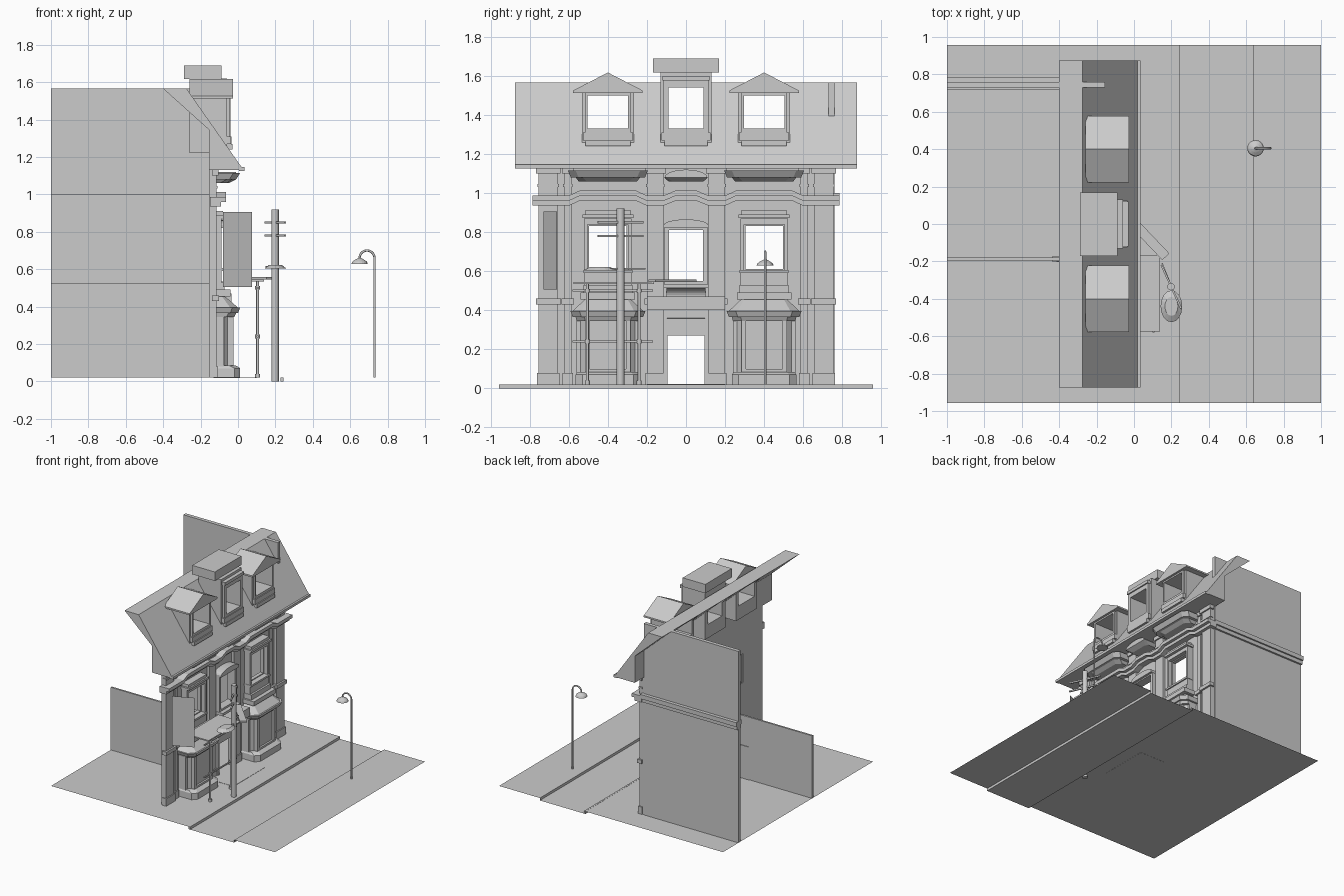
import bpy, bmesh, math
from mathutils import Vector

if "Cube" in bpy.data.objects:
    bpy.data.objects.remove(bpy.data.objects["Cube"])


def make(name, verts, faces):
    me = bpy.data.meshes.new(name)
    me.from_pydata(verts, [], faces)
    bm = bmesh.new()
    bm.from_mesh(me)
    bmesh.ops.recalc_face_normals(bm, faces=bm.faces)
    bm.to_mesh(me)
    bm.free()
    ob = bpy.data.objects.new(name, me)
    bpy.context.collection.objects.link(ob)
    return ob


def loft(name, a, b):
    n = len(a)
    side = [(i, (i + 1) % n, n + (i + 1) % n, n + i) for i in range(n)]
    return make(name, a + b, side + [tuple(range(n)), tuple(range(n, 2 * n))])


def along_y(name, prof, y0, y1):      # profile in x, z
    return loft(name, [(x, y0, z) for x, z in prof], [(x, y1, z) for x, z in prof])


def along_x(name, prof, x0, x1):      # profile in y, z
    return loft(name, [(x0, y, z) for y, z in prof], [(x1, y, z) for y, z in prof])


def box(name, x0, x1, y0, y1, z0, z1):
    return along_y(name, [(x0, z0), (x1, z0), (x1, z1), (x0, z1)], y0, y1)


def frame(name, x0, x1, c, w, z0, z1, ow, oz0, oz1):
    """Rectangular surround of half width w about y=c, opening of half width ow."""
    for s in (-1, 1):
        a, b = sorted((c + s * ow, c + s * w))
        box(name + "_jamb", x0, x1, a, b, z0, z1)
    box(name + "_head", x0, x1, c - ow, c + ow, oz1, z1)
    if oz0 > z0:
        box(name + "_base", x0, x1, c - ow, c + ow, z0, oz0)


def cut(target, cutter):
    cutter.hide_render = True
    cutter.display_type = 'WIRE'
    m = target.modifiers.new("opening", 'BOOLEAN')
    m.operation, m.solver, m.object = 'DIFFERENCE', 'EXACT', cutter


def bay(c, w, wf, x):                 # bay plan: wall half width, front half width
    return [(-0.145, c - w), (x - (w - wf) * 0.9, c - w), (x, c - wf),
            (x, c + wf), (x - (w - wf) * 0.9, c + w), (-0.145, c + w)]


def tray(name, c, lo, z0, hi, z1):
    loft(name, [(x, y, z0) for x, y in bay(c, *lo)], [(x, y, z1) for x, y in bay(c, *hi)])


def tube(name, pts, r, sides=8):
    cu = bpy.data.curves.new(name, 'CURVE')
    cu.dimensions, cu.bevel_depth = '3D', r
    cu.bevel_resolution, cu.use_fill_caps = sides // 4, True
    sp = cu.splines.new('POLY')
    sp.points.add(len(pts) - 1)
    for p, q in zip(sp.points, pts):
        p.co = (*q, 1)
    ob = bpy.data.objects.new(name, cu)
    bpy.context.collection.objects.link(ob)


# Street: pavement, sunken road, far pavement
prof = [(-1, .02), (.235, .02), (.24, 0), (.635, 0), (.635, .02), (1, .02)]
make("street", [(x, y, z) for y in (-.957, .957) for x, z in prof],
     [(i, i + 1, i + 7, i + 6) for i in range(5)])
box("kerb", .228, .242, -.957, .957, 0, .021)
box("doorstep", -.13, .10, -.2, .2, .019, .022)

# Facade wall with openings
wall = box("facade", -.155, -.138, -.755, .755, .02, 1.13)
for y, w, z0, z1 in [(-.4, .103, .605, .84), (.4, .103, .605, .84),
                     (0, .088, .55, .81), (0, .095, 0, .27)]:
    cut(wall, box("cutter_wall", -.3, .1, y - w, y + w, z0, z1))

# Side walls and the yard door
box("party_wall", -1, -.155, .73, .76, .02, 1.565)
box("party_band_low", -1, -.14, .725, .775, .935, .965)
box("party_band_top", -1, -.14, .72, .787, .965, 1.0)
box("yard_wall", -1, -.155, -.195, -.18, .02, .525)
box("yard_door", -.438, -.285, -.2, -.175, .02, .285)
for x in (-.395, -.33):
    for z0, z1 in ((.04, .11), (.13, .19), (.21, .26)):
        box("door_panel", x - .02, x + .02, -.204, -.2, z0, z1)

# Pilasters with plinths, belts and capitals
for s in (-1, 1):
    for c, w, x in ((.705, .05, -.115), (.605, .018, -.128), (.157, .042, -.115)):
        c *= s
        box("pilaster", -.14, x, c - w, c + w, .02, 1.13)
        for z0, z1, g in ((.02, .08, .008), (.43, .46, .014), (1.03, 1.045, .006), (1.1, 1.13, .012)):
            box("pilaster_band", -.14, x + g, c - w - g, c + w + g, z0, z1)

# Entablature that lifts over each window
half = [(.055, .99), (.115, .965), (.2, .965), (.255, .99), (.545, .99), (.6, .965), (.785, .965)]
line = [(-y, z) for y, z in reversed(half)] + half
for name, lo, hi, x in (("entablature_low", -.03, -.005, -.09), ("entablature_top", -.005, .022, -.065)):
    along_x(name, [(y, z + hi) for y, z in line] + [(y, z + lo) for y, z in reversed(line)], -.15, x)

for c in (-.4, .4):
    # Ground floor bays
    tray("bay_base", c, (.165, .13, .012), .02, (.165, .13, .012), .07)
    tray("bay_base_cap", c, (.165, .13, .012), .07, (.155, .115, -.012), .085)
    tray("bay_body", c, (.145, .1, -.04), .08, (.145, .1, -.04), .36)
    for s in (-1, 1):
        box("bay_mullion", -.055, -.025, c + s * .105 - .012, c + s * .105 + .012, .08, .36)
        box("bay_jamb", -.14, -.075, c + s * .15 - .01, c + s * .15 + .01, .08, .36)
    box("bay_sill", -.05, -.025, c - .1, c + .1, .085, .1)
    tray("bay_frieze", c, (.16, .115, -.02), .345, (.165, .12, -.01), .365)
    tray("bay_eave", c, (.18, .135, 0), .365, (.192, .145, .012), .395)
    tray("bay_roof", c, (.182, .135, 0), .395, (.115, .1, -.075), .458)
    # First floor windows
    frame("window", -.15, -.088, c, .122, .53, .87, .103, .605, .84)
    frame("sash", -.15, -.12, c, .106, .6, .845, .096, .612, .832)
    box("window_sill", -.15, -.072, c - .125, c + .125, .49, .53)
    box("window_sill_foot", -.15, -.04, c - .14, c + .14, .455, .49)
    box("window_ledge", -.15, -.078, c - .125, c + .125, .59, .605)
    box("window_hood", -.15, -.068, c - .13, c + .13, .872, .89)
    box("window_hood_cap", -.15, -.08, c - .115, c + .115, .89, .912)
    # Bracket trays under the eaves
    tray("eave_tray", c, (.15, .11, -.06), 1.06, (.165, .13, -.03), 1.08)
    tray("eave_tray_top", c, (.19, .15, -.01), 1.08, (.205, .165, .012), 1.115)
    # Gabled dormers
    frame("dormer", -.26, -.06, c, .133, 1.22, 1.515, .103, 1.33, 1.5)
    frame("dormer_trim", -.07, -.045, c, .118, 1.28, 1.515, .103, 1.33, 1.5)
    box("dormer_sill", -.1, -.038, c - .128, c + .128, 1.27, 1.31)
    box("dormer_foot", -.1, -.03, c - .115, c + .115, 1.24, 1.27)
    along_x("dormer_roof", [(c - .178, 1.512), (c + .178, 1.512), (c + .178, 1.525),
                            (c, 1.617), (c - .178, 1.525)], -.258, -.027)

# Centre bay: doorway, canopy, cove and window
frame("doorway", -.15, -.1, 0, .115, .02, .4, .095, .02, .27)
arc = [(math.cos(t * math.pi / 16), math.sin(t * math.pi / 16)) for t in range(9)]
along_y("fanlight_cove", [(-.15, .36), (-.15, .285)] + [(-.14 + .05 * (1 - c), .285 + .075 * s) for c, s in arc], -.097, .097)
box("portico", -.15, -.035, -.2, .2, .40, .47)
along_y("balcony_cove", [(-.15, .515), (-.15, .47)] + [(-.12 + .06 * (1 - c), .47 + .045 * s) for c, s in arc], -.1, .1)
box("balcony_sill", -.15, -.055, -.115, .115, .515, .535)
frame("centre_window", -.15, -.088, 0, .112, .53, .84, .088, .55, .81)
along_x("centre_hood", [(-.115, .82)] + [(-.115 * math.cos(t * math.pi / 10), .835 + .03 * math.sin(t * math.pi / 10)) for t in range(11)] + [(.115, .82)], -.15, -.07)
tray("centre_tray", 0, (.09, .07, -.05), 1.06, (.112, .1, -.01), 1.08)
along_x("centre_arch", [(-.11 * math.cos(t * math.pi / 10), 1.08 + .04 * math.sin(t * math.pi / 10)) for t in range(11)], -.15, -.01)

# Mansard roof with dormer openings
roof = along_y("roof", [(-.4, 1.565), (-.275, 1.565), (.03, 1.13), (-.155, 1.13), (-.155, 1.345)], -.875, .875)
box("gutter", .005, .035, -.875, .875, 1.125, 1.145)
for c, w, z in ((-.4, .103, 1.5), (0, .09, 1.54), (.4, .103, 1.5)):
    cut(roof, box("cutter_roof", -.6, .2, c - w, c + w, 1.33, z))

# Centre dormer
frame("centre_dormer", -.26, -.06, 0, .13, 1.22, 1.62, .09, 1.33, 1.54)
frame("centre_dormer_trim", -.07, -.04, 0, .115, 1.28, 1.6, .09, 1.33, 1.54)
box("centre_dormer_sill", -.1, -.035, -.125, .125, 1.27, 1.31)
box("centre_dormer_foot", -.1, -.03, -.11, .11, 1.24, 1.27)
box("centre_dormer_head", -.09, -.03, -.12, .12, 1.575, 1.6)
box("centre_dormer_cap", -.29, -.088, -.17, .168, 1.618, 1.69)

# Blank blade board, angled off the facade
d = Vector((.155, .07, 0))
make("blade_board", [(-.08, -.73, .505), (.075, -.66, .505), (.075, -.66, .905), (-.08, -.73, .905)], [(0, 1, 2, 3)])

# Shelter in front of the left bay
box("shelter_roof", -.06, .14, -.575, -.165, .535, .545)
for y in (-.505, -.24):
    tube("shelter_post", [(.105, y, .02), (.105, y, .54)], .008)
    for z in (.03, .24, .5):
        tube("shelter_collar", [(.105, y, z - .01), (.105, y, z + .01)], .013)
for z in (.24, .5):
    box("shelter_rail", .1, .11, -.58, -.17, z - .005, z + .005)


def beam(name, a, b, w, z0, z1):      # level plank between two plan points
    a, b = Vector(a), Vector(b)
    n = (b - a).orthogonal().normalized() * w
    q = [a - n, b - n, b + n, a + n]
    loft(name, [(*p, z0) for p in q], [(*p, z1) for p in q])


beam("tilted_plank", (-.03, .035), (.17, -.175), .026, .545, .558)

# Utility pole with crossarms and lamp
tube("utility_pole", [(.198, -.335, 0), (.198, -.335, .92)], .02, 16)
for z in (.85, .78):
    beam("crossarm", (.147, -.22), (.252, -.452), .005, z - .006, z + .006)
beam("lamp_arm", (.15, -.21), (.225, -.40), .004, .608, .616)
plan = [(.2 + .058 * math.cos(t * math.pi / 8), -.44 + .085 * math.sin(t * math.pi / 8)) for t in range(16)]
loft("pole_lamp", [(x, y, .604) for x, y in plan],
     [(.2 + (x - .2) * .6, -.44 + (y + .44) * .6, .622) for x, y in plan])

# Street lamp with hooked neck
hook = [(.69 + .04 * math.cos(t * math.pi / 10), .405, .66 + .04 * math.sin(t * math.pi / 10)) for t in range(11)]
tube("street_lamp_post", [(.73, .405, .02)] + hook, .006)
n = 20
rings = [(.044, .628), (.038, .641), (.022, .652), (.006, .66)]
verts = [(.65 + r * math.cos(2 * math.pi * i / n), .405 + r * math.sin(2 * math.pi * i / n), z) for r, z in rings for i in range(n)]
faces = [(k * n + i, k * n + (i + 1) % n, (k + 1) * n + (i + 1) % n, (k + 1) * n + i) for k in range(3) for i in range(n)]
shade = make("street_lamp_shade", verts, faces + [tuple(range(n)), tuple(range(3 * n, 4 * n))])
